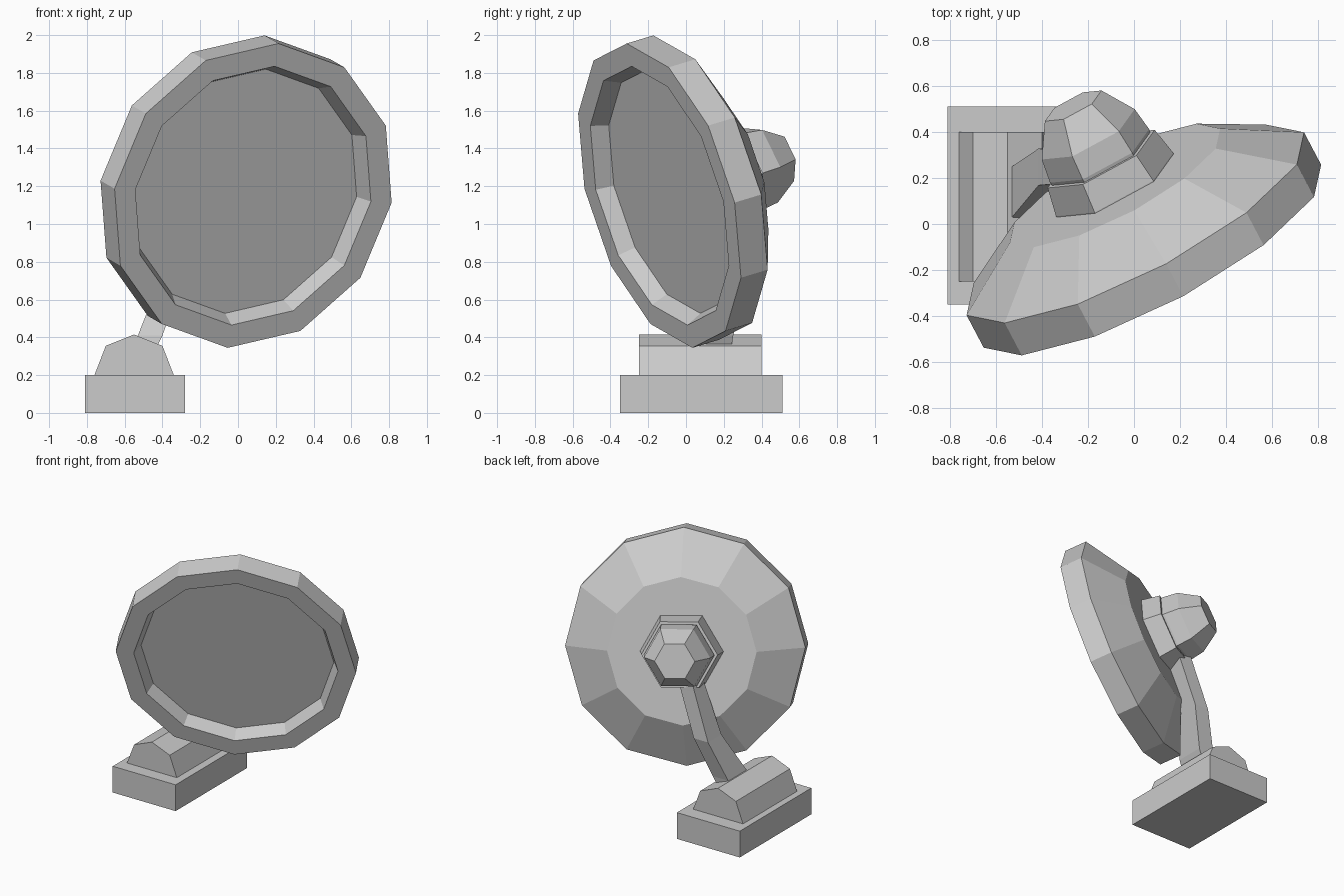
import bpy, bmesh, math
from mathutils import Vector

if "Cube" in bpy.data.objects:
    bpy.data.objects.remove(bpy.data.objects["Cube"])

# Tilted dish frame: centre of the front rim, backward axis, up and side directions
CENTRE = Vector((0.08, -0.14, 1.15))
UP = Vector((0.161, -0.208, 0.964)).normalized()
SIDE = Vector((0.873, 0.475, -0.05))
SIDE = (SIDE - UP * SIDE.dot(UP)).normalized()
AXIS = UP.cross(SIDE).normalized()


def skin(name, rings):
    """Join successive rings of points with quads and cap both ends."""
    bm = bmesh.new()
    loops = [[bm.verts.new(p) for p in ring] for ring in rings]
    n = len(loops[0])
    for a, b in zip(loops, loops[1:]):
        for i in range(n):
            j = (i + 1) % n
            bm.faces.new((a[i], a[j], b[j], b[i]))
    bm.faces.new(loops[0][::-1])
    bm.faces.new(loops[-1])
    bmesh.ops.recalc_face_normals(bm, faces=bm.faces[:])
    mesh = bpy.data.meshes.new(name)
    bm.to_mesh(mesh)
    bm.free()
    obj = bpy.data.objects.new(name, mesh)
    bpy.context.collection.objects.link(obj)
    return obj


def turned(name, sides, profile):
    """Low-poly turned form on the dish axis from (radius, depth) pairs."""
    angles = [2 * math.pi * i / sides for i in range(sides)]
    return skin(name, [[CENTRE + AXIS * t + (SIDE * math.cos(a) + UP * math.sin(a)) * r
                        for a in angles] for r, t in profile])


def rect(x, y, z, hx, hy):
    return [Vector((x + sx * hx, y + sy * hy, z))
            for sx, sy in ((-1, -1), (1, -1), (1, 1), (-1, 1))]


# Dish: recessed floor, front rim, outer band, sloped back
turned("dish", 12, [(0.67, 0.09), (0.71, 0), (0.835, 0), (0.835, 0.165), (0.52, 0.36)])

# Hexagonal collar and rounded hub behind the dish
turned("hub_collar", 6, [(0.29, 0.34), (0.29, 0.365), (0.265, 0.495)])
turned("hub_cap", 6, [(0.24, 0.48), (0.245, 0.51), (0.23, 0.62), (0.14, 0.765)])

# Bent support arm
skin("arm", [rect(-0.53, 0.12, 0.28, 0.065, 0.11), rect(-0.465, 0.14, 0.41, 0.065, 0.11),
             rect(-0.355, 0.248, 0.70, 0.06, 0.08), rect(-0.23, 0.245, 1.04, 0.06, 0.065),
             rect(-0.19, 0.245, 1.15, 0.06, 0.06)])

# Base block and the ridged block on top of it
skin("base", [rect(-0.545, 0.08, z, 0.265, 0.43) for z in (0, 0.2)])
ridge = [(-0.76, 0.2), (-0.70, 0.355), (-0.55, 0.415), (-0.40, 0.355), (-0.34, 0.2)]
skin("base_ridge", [[Vector((x, y, z)) for x, z in ridge] for y in (-0.25, 0.40)])
